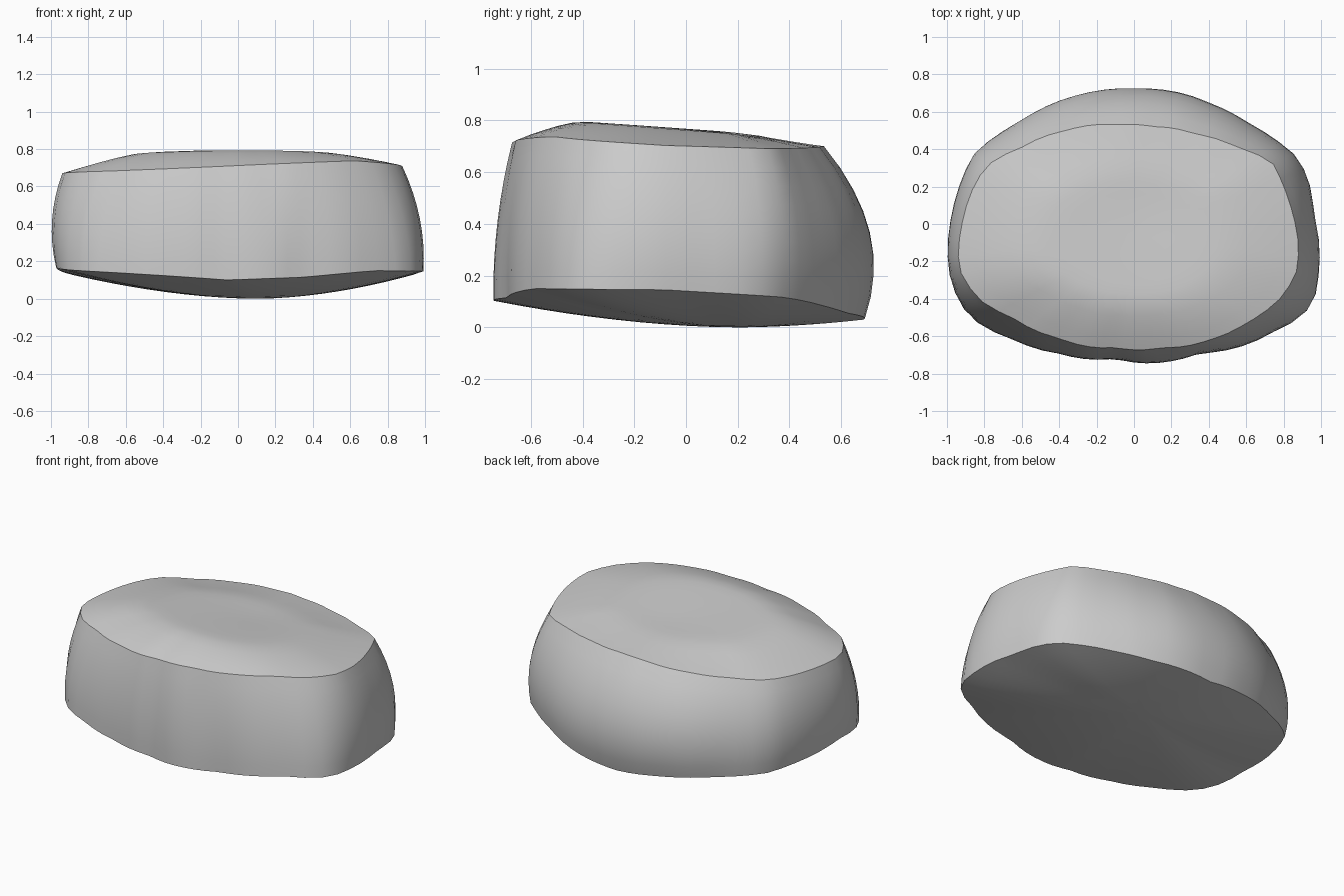
import bpy
import bmesh
import math
from mathutils import Vector

default_cube = bpy.data.objects.get("Cube")
if default_cube:
    bpy.data.objects.remove(default_cube, do_unlink=True)

CENTRE = Vector((0, -0.08))
STATIONS = 64
WALL_STEPS = 8
CAP_STEPS = 10

# Plan outlines: widest girth and the edge of the top face
GIRTH = [(0.97, 0.05), (0.95, 0.22), (0.9, 0.34), (0.78, 0.44), (0.6, 0.55),
         (0.4, 0.65), (0.25, 0.7), (0, 0.72), (-0.28, 0.69), (-0.6, 0.56),
         (-0.86, 0.39), (-0.95, 0.18), (-1, -0.2), (-0.99, -0.32),
         (-0.95, -0.44), (-0.85, -0.54), (-0.65, -0.63), (-0.4, -0.7),
         (-0.1, -0.72), (0.35, -0.69), (0.75, -0.58), (0.9, -0.5),
         (0.97, -0.42), (1, -0.2)]
TOP_EDGE = [(0.85, 0.05), (0.8, 0.2), (0.74, 0.33), (0.55, 0.41), (0.33, 0.48),
            (0.1, 0.52), (-0.1, 0.53), (-0.36, 0.5), (-0.6, 0.41),
            (-0.79, 0.31), (-0.87, 0.17), (-0.92, 0), (-0.94, -0.17),
            (-0.92, -0.28), (-0.82, -0.41), (-0.65, -0.5), (-0.4, -0.61),
            (-0.1, -0.66), (0.15, -0.66), (0.4, -0.62), (0.6, -0.53),
            (0.8, -0.38), (0.87, -0.25), (0.88, -0.12)]

# Edge heights and base inset, keyed by compass angle in degrees
TOP_HEIGHT = [(0, 0.703), (30, 0.69), (90, 0.7), (140, 0.68), (185, 0.67),
              (225, 0.69), (270, 0.712), (325, 0.738)]
BASE_HEIGHT = [(0, 0.145), (30, 0.115), (60, 0.055), (90, 0.03), (135, 0.09),
               (185, 0.17), (230, 0.13), (265, 0.1), (300, 0.115), (325, 0.15)]
BASE_INSET = [(0, 0.99), (90, 0.96), (180, 0.97), (270, 1)]


def polar(points):
    pairs = []
    for p in points:
        d = Vector(p) - CENTRE
        pairs.append((math.degrees(math.atan2(d.y, d.x)) % 360, d.length))
    return sorted(pairs)


def lookup(table, angle):
    """Cyclic linear interpolation by angle."""
    keys = [(table[-1][0] - 360, table[-1][1])] + table
    keys.append((table[0][0] + 360, table[0][1]))
    for (a, u), (b, v) in zip(keys, keys[1:]):
        if a <= angle <= b:
            return u + (v - u) * (angle - a) / max(b - a, 1e-6)


girth, top_edge = polar(GIRTH), polar(TOP_EDGE)
angles = [360 * i / STATIONS for i in range(STATIONS)]


def wall_point(angle, t):
    a = math.radians(angle)
    s = math.sin(a)
    low = lookup(girth, angle) * lookup(BASE_INSET, angle)
    high = lookup(top_edge, angle)
    bulge = 0.04 + 0.06 * max(s, 0) ** 2 - 0.02 * max(-s, 0)
    r = low + (high - low) * t + bulge * 4 * t * (1 - t)
    z_low, z_high = lookup(BASE_HEIGHT, angle), lookup(TOP_HEIGHT, angle)
    return Vector((CENTRE.x + r * math.cos(a), CENTRE.y + r * s,
                   z_low + (z_high - z_low) * t))


def base_point(angle, s):
    hub = Vector((0.1, 0.2, 0))
    rim = wall_point(angle, 0)
    p = hub.lerp(rim, s)
    p.z = rim.z * s ** 1.8
    return p


def top_point(angle, s):
    rim = wall_point(angle, 1)
    p = Vector((CENTRE.x, CENTRE.y, 0)).lerp(rim, s)
    dip = 0.012 * math.exp(-((p.x - 0.1) ** 2 + (p.y - 0.1) ** 2) / 0.08)
    plateau = 0.768 - 0.07 * p.y - dip
    blend = max(0, (s - 0.55) / 0.45)
    p.z = plateau + (rim.z - plateau) * blend ** 1.2
    return p


# Loft from the base hub, up the wall, to the top hub
bm = bmesh.new()
rings = [[base_point(a, k / CAP_STEPS) for a in angles] for k in range(1, CAP_STEPS)]
rings += [[wall_point(a, k / WALL_STEPS) for a in angles] for k in range(WALL_STEPS + 1)]
rings += [[top_point(a, k / CAP_STEPS) for a in angles] for k in range(CAP_STEPS - 1, 0, -1)]
loops = [[bm.verts.new(p) for p in ring] for ring in rings]
for lower, upper in zip(loops, loops[1:]):
    for i in range(STATIONS):
        j = (i + 1) % STATIONS
        bm.faces.new((lower[i], lower[j], upper[j], upper[i]))
hubs = bm.verts.new(base_point(0, 0)), bm.verts.new(top_point(0, 0))
for hub, loop in zip(hubs, (loops[0], loops[-1])):
    for i in range(STATIONS):
        bm.faces.new((hub, loop[i], loop[(i + 1) % STATIONS]))
bmesh.ops.recalc_face_normals(bm, faces=bm.faces)

mesh = bpy.data.meshes.new("stone")
bm.to_mesh(mesh)
bm.free()
stone = bpy.data.objects.new("stone", mesh)
bpy.context.collection.objects.link(stone)

# Plain grey stone
grey = bpy.data.materials.new("stone grey")
grey.use_nodes = True
colour = (0.6, 0.6, 0.6, 1)
grey.diffuse_color = colour
grey.node_tree.nodes["Principled BSDF"].inputs["Base Color"].default_value = colour
mesh.materials.append(grey)

# Smooth faces with crisp rims
bpy.ops.object.select_all(action="DESELECT")
stone.select_set(True)
bpy.context.view_layer.objects.active = stone
bpy.ops.object.shade_smooth_by_angle(angle=math.radians(28))
